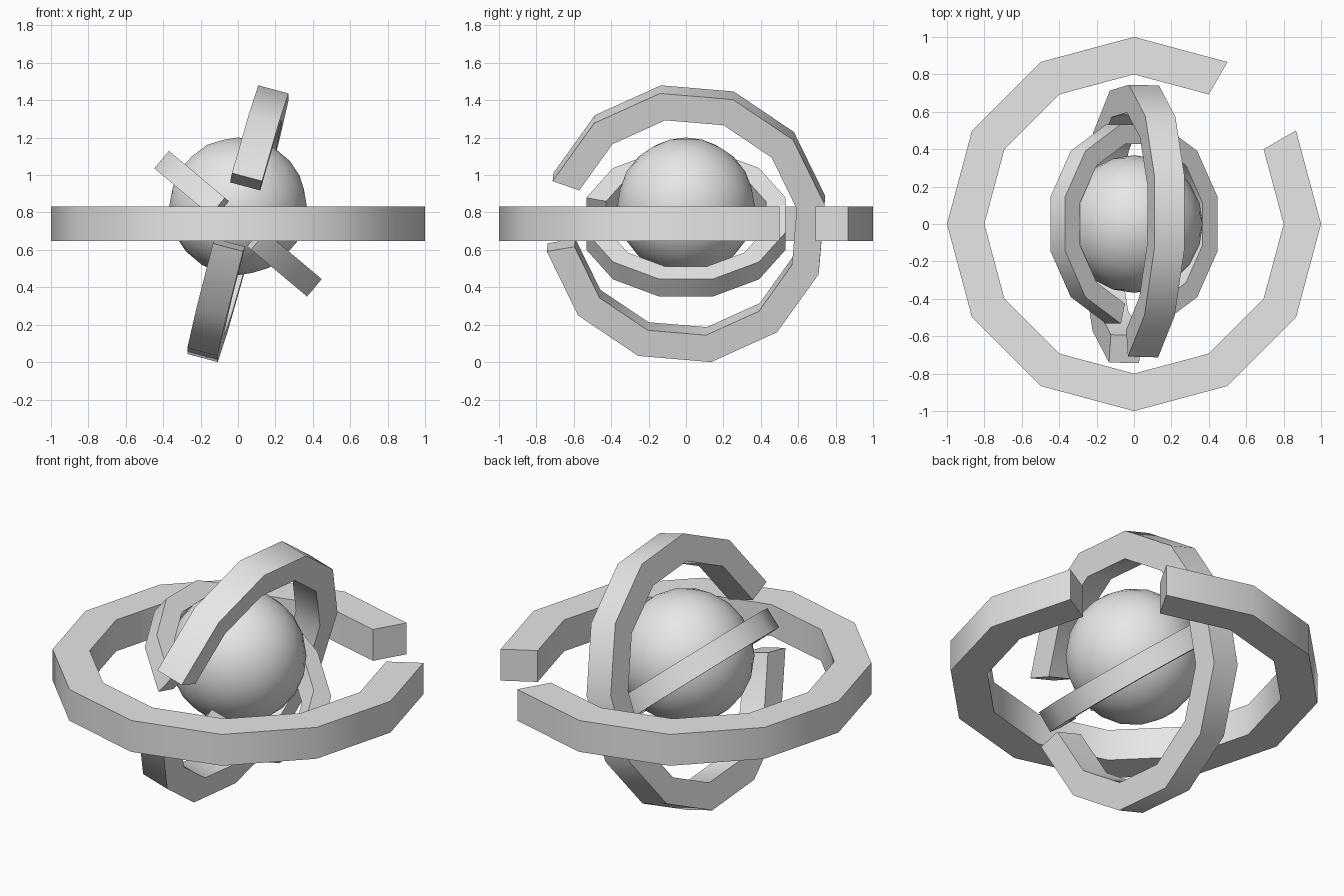
import bpy, bmesh
from math import sin, cos, radians
from mathutils import Matrix, Vector

cube = bpy.data.objects.get("Cube")
if cube:
    bpy.data.objects.remove(cube, do_unlink=True)

grey = bpy.data.materials.new("light_grey")
grey.use_nodes = True
grey.diffuse_color = (0.8, 0.8, 0.8, 1)
grey.node_tree.nodes["Principled BSDF"].inputs["Base Color"].default_value = (0.8, 0.8, 0.8, 1)

CENTRE_Z = 0.74


def finish(name, bm, matrix, angle):
    """Turn a bmesh into a smooth-shaded grey object."""
    bmesh.ops.recalc_face_normals(bm, faces=bm.faces)
    mesh = bpy.data.meshes.new(name)
    bm.to_mesh(mesh)
    bm.free()
    mesh.materials.append(grey)
    obj = bpy.data.objects.new(name, mesh)
    bpy.context.collection.objects.link(obj)
    obj.matrix_world = matrix
    bpy.ops.object.select_all(action='DESELECT')
    obj.select_set(True)
    bpy.context.view_layer.objects.active = obj
    bpy.ops.object.shade_smooth_by_angle(angle=radians(angle))


def open_ring(name, radius, width, start, tilt, yaw=0):
    """Twelve-sided ring with one segment missing before the start angle."""
    bm = bmesh.new()
    inner = radius * 0.8
    section = [(radius, -width / 2), (radius, width / 2),
               (inner, width / 2), (inner, -width / 2)]
    loops = []
    for i in range(12):
        a = radians(start + 30 * i)
        loops.append([bm.verts.new((r * cos(a), r * sin(a), h)) for r, h in section])
    for a, b in zip(loops, loops[1:]):
        for k in range(4):
            j = (k + 1) % 4
            bm.faces.new((a[k], b[k], b[j], a[j]))
    # end caps at the gap
    bm.faces.new(loops[0])
    bm.faces.new(loops[-1][::-1])
    # ring plane holds the y axis and a second axis leaning from vertical by tilt
    t = radians(tilt)
    e1, e2 = Vector((0, 1, 0)), Vector((sin(t), 0, cos(t)))
    frame = Matrix((e1, e2, e1.cross(e2))).transposed().to_4x4()
    matrix = (Matrix.Translation((0, 0, CENTRE_Z))
              @ Matrix.Rotation(radians(yaw), 4, 'Z') @ frame)
    finish(name, bm, matrix, 40)


# Three nested rings
open_ring("outer_ring", 1.0, 0.186, -30, -90)
open_ring("middle_ring", 0.755, 0.167, 190, 15, -1.5)
open_ring("inner_ring", 0.552, 0.122, 195, -50)

# Central ball
bm = bmesh.new()
bmesh.ops.create_icosphere(bm, subdivisions=3, radius=0.368)
finish("core_sphere", bm, Matrix.Translation((0, 0, 0.833)), 40)
